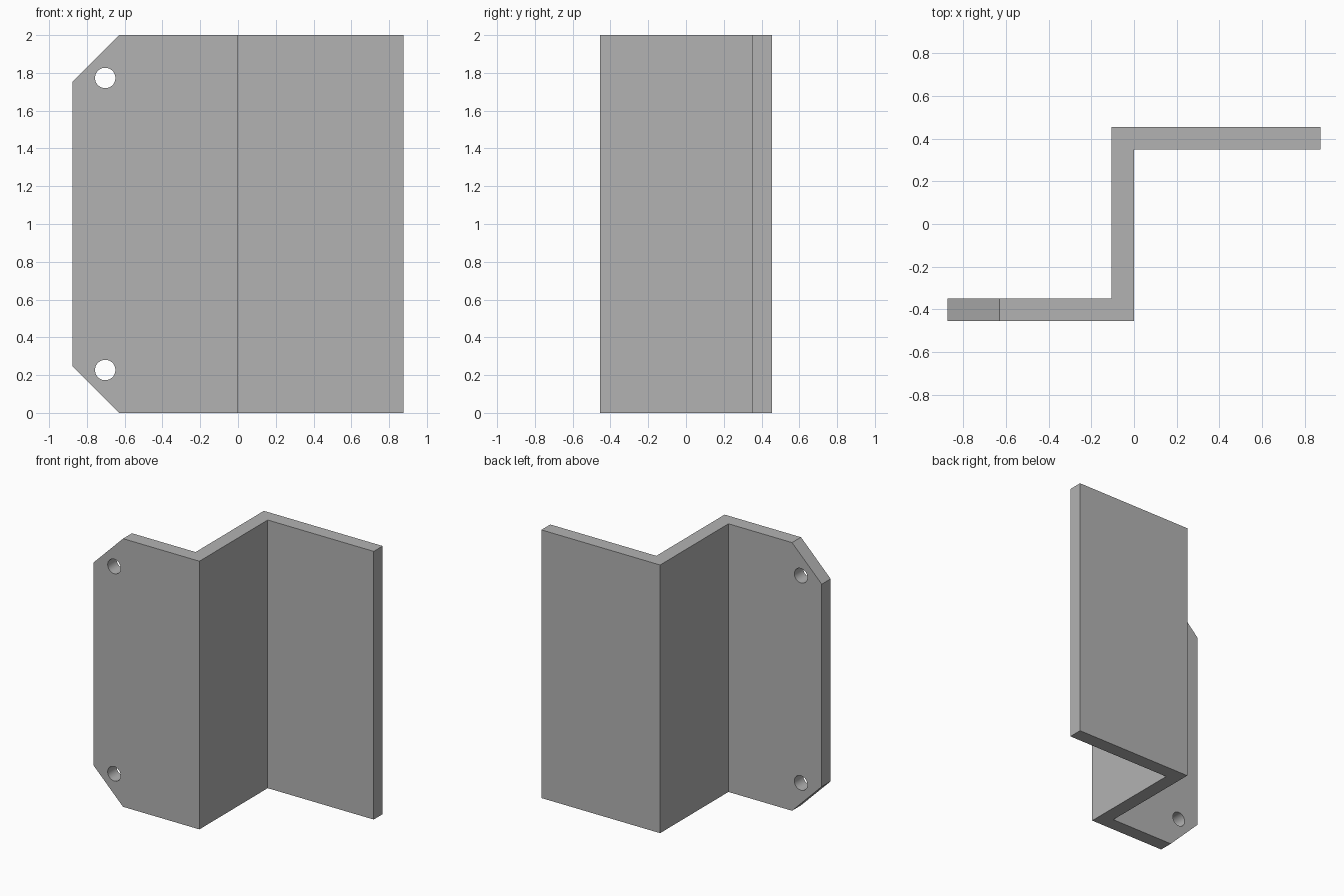
import bpy, bmesh, math
from mathutils import Matrix, Vector

if "Cube" in bpy.data.objects:
    bpy.data.objects.remove(bpy.data.objects["Cube"], do_unlink=True)

HEIGHT, THICK = 2.0, 0.105
HALF_X, HALF_Y = 0.875, 0.455
WEB_X = 0.0                  # left face of the web
CHAMFER = 0.245
HOLE_X, HOLE_INSET, HOLE_R = -0.703, 0.227, 0.054

# Plain grey material
grey = bpy.data.materials.new("plain grey")
grey.use_nodes = True
colour = (0.45, 0.45, 0.45, 1)
grey.diffuse_color = colour
grey.node_tree.nodes["Principled BSDF"].inputs["Base Color"].default_value = colour

# Z-shaped section extruded upwards
profile = [(-HALF_X, -HALF_Y), (WEB_X, -HALF_Y), (WEB_X, HALF_Y - THICK),
           (HALF_X, HALF_Y - THICK), (HALF_X, HALF_Y), (WEB_X - THICK, HALF_Y),
           (WEB_X - THICK, THICK - HALF_Y), (-HALF_X, THICK - HALF_Y)]
bm = bmesh.new()
base = bm.faces.new([bm.verts.new((x, y, 0)) for x, y in profile])
top = bmesh.ops.extrude_face_region(bm, geom=[base])["geom"]
bmesh.ops.translate(bm, vec=(0, 0, HEIGHT),
                    verts=[v for v in top if isinstance(v, bmesh.types.BMVert)])

# Chamfer the two outer corners of the front flange
for z, up in ((0, -1), (HEIGHT, 1)):
    cut = bmesh.ops.bisect_plane(
        bm, geom=bm.verts[:] + bm.edges[:] + bm.faces[:], clear_outer=True,
        plane_co=Vector((-HALF_X + CHAMFER, 0, z)), plane_no=Vector((-1, 0, up)))
    edges = [e for e in cut["geom_cut"] if isinstance(e, bmesh.types.BMEdge)]
    bmesh.ops.holes_fill(bm, edges=edges, sides=0)
bmesh.ops.recalc_face_normals(bm, faces=bm.faces[:])
mesh = bpy.data.meshes.new("z_bracket")
bm.to_mesh(mesh)
bm.free()
mesh.materials.append(grey)
bracket = bpy.data.objects.new("z_bracket", mesh)
bpy.context.collection.objects.link(bracket)

# Mounting holes through the front flange
bm = bmesh.new()
for z in (HOLE_INSET, HEIGHT - HOLE_INSET):
    bmesh.ops.create_cone(
        bm, cap_ends=True, segments=48, radius1=HOLE_R, radius2=HOLE_R, depth=0.3,
        matrix=Matrix.Translation((HOLE_X, THICK / 2 - HALF_Y, z))
        @ Matrix.Rotation(math.pi / 2, 4, 'X'))
cut_mesh = bpy.data.meshes.new("hole_cutter")
bm.to_mesh(cut_mesh)
bm.free()
cut_mesh.materials.append(grey)
cutter = bpy.data.objects.new("hole_cutter", cut_mesh)
cutter.hide_render = True
bpy.context.collection.objects.link(cutter)

drill = bracket.modifiers.new("holes", 'BOOLEAN')
drill.operation = 'DIFFERENCE'
drill.solver = 'EXACT'
drill.object = cutter
bpy.ops.object.select_all(action='DESELECT')
bracket.select_set(True)
bpy.context.view_layer.objects.active = bracket
bpy.ops.object.modifier_apply(modifier=drill.name)
bpy.data.objects.remove(cutter, do_unlink=True)
bpy.ops.object.shade_smooth_by_angle(angle=math.radians(30))
